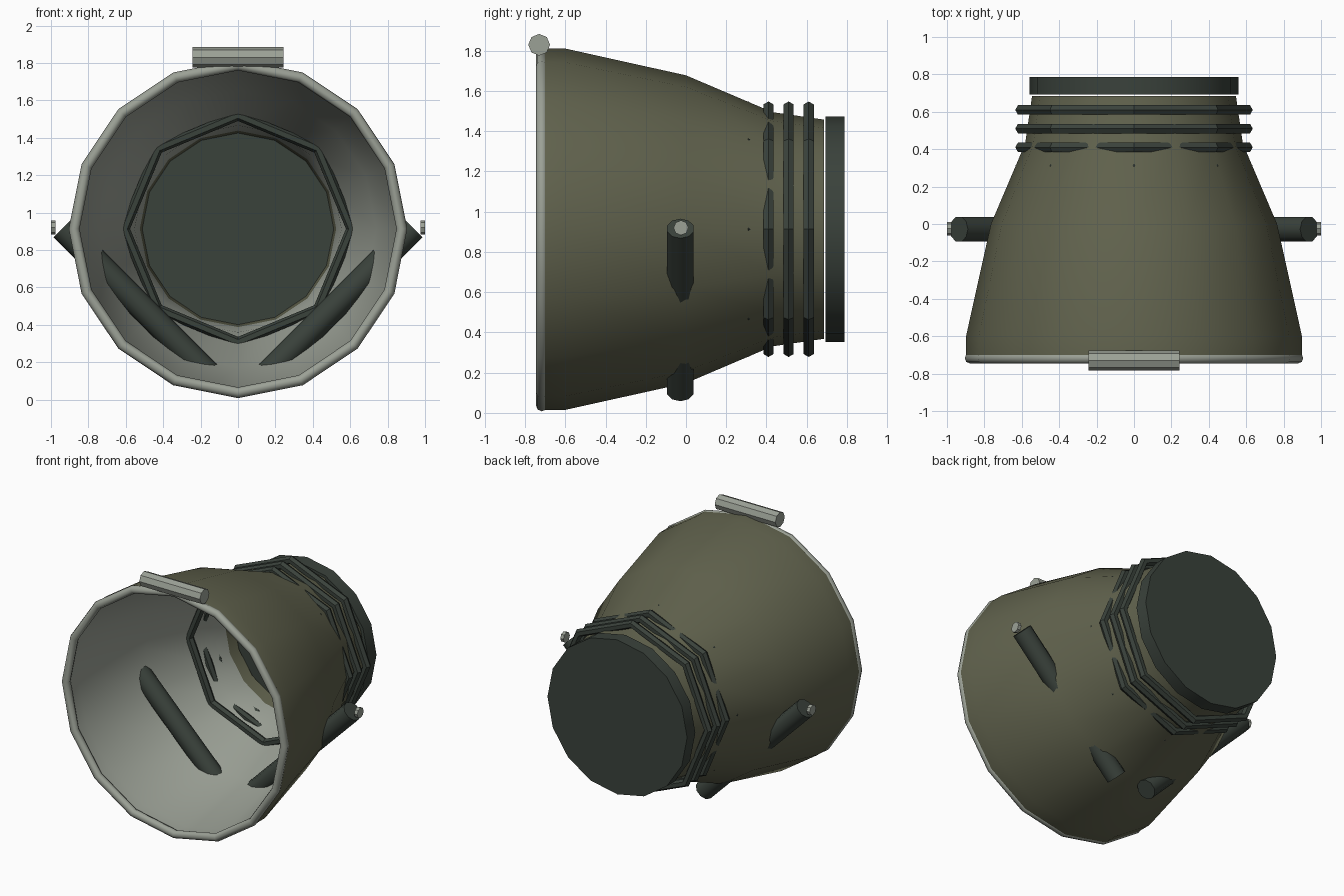
import bpy, bmesh, math
from mathutils import Vector

if "Cube" in bpy.data.objects:
    bpy.data.objects.remove(bpy.data.objects["Cube"])

CZ = 0.913  # height of the main axis


def material(name, rgb):
    m = bpy.data.materials.new(name)
    m.diffuse_color = (*rgb, 1)
    m.use_nodes = True
    m.node_tree.nodes["Principled BSDF"].inputs["Base Color"].default_value = m.diffuse_color
    return m


OLIVE = material("olive", (0.118, 0.122, 0.074))
DARK = material("dark green grey", (0.042, 0.054, 0.044))
GREY = material("light grey", (0.33, 0.355, 0.305))


def finish(name, bm, mats, smooth=None):
    bmesh.ops.recalc_face_normals(bm, faces=bm.faces)
    me = bpy.data.meshes.new(name)
    bm.to_mesh(me)
    bm.free()
    for m in mats:
        me.materials.append(m)
    if smooth:
        me.shade_smooth()
        me.set_sharp_from_angle(angle=math.radians(smooth))
    ob = bpy.data.objects.new(name, me)
    bpy.context.collection.objects.link(ob)
    return ob


def lathe(name, profile, sides, mats, smooth=None, rule=None):
    """Revolve a closed (y, radius) loop around the main axis."""
    bm = bmesh.new()
    loops = []
    for i in range(sides):
        a = 2 * math.pi * i / sides
        loops.append([bm.verts.new((r * math.sin(a), y, CZ + r * math.cos(a))) for y, r in profile])
    n = len(profile)
    for i in range(sides):
        p, q = loops[i], loops[(i + 1) % sides]
        for j in range(n):
            k = (j + 1) % n
            f = bm.faces.new((p[j], p[k], q[k], q[j]))
            f.material_index = rule(j) if rule else 0
    return finish(name, bm, mats, smooth)


def ring(name, y, major, minor, sides, minor_sides, mat, smooth=None):
    loop = [(y + minor * math.sin(2 * math.pi * k / minor_sides),
             major + minor * math.cos(2 * math.pi * k / minor_sides)) for k in range(minor_sides)]
    return lathe(name, loop, sides, [mat], smooth)


def rod(name, a, b, radius, sides, mat, smooth=None):
    """Capped cylinder from a to b."""
    a, b = Vector(a), Vector(b)
    bm = bmesh.new()
    bmesh.ops.create_cone(bm, cap_ends=True, segments=sides, radius1=radius,
                          radius2=radius, depth=(b - a).length)
    ob = finish(name, bm, [mat], smooth)
    ob.rotation_mode = 'QUATERNION'
    ob.rotation_quaternion = (b - a).to_track_quat('Z', 'Y')
    ob.location = (a + b) / 2
    return ob


# Flared shell: olive outside and at the neck lip, light grey lining
outer = [(-0.72, 0.898), (-0.6, 0.898), (0.0, 0.765), (0.43, 0.582), (0.685, 0.545)]
inner = [(0.685, 0.512), (0.6, 0.525), (0.42, 0.553), (0.0, 0.74), (-0.6, 0.868), (-0.72, 0.868)]
lathe("shell", outer + inner, 16, [OLIVE, GREY], 35, lambda j: 1 if 6 <= j <= 9 else 0)

# Front rim
ring("front_rim", -0.717, 0.876, 0.029, 16, 8, GREY, 50)

# Octagonal neck rings; the first is mostly sunk in the shell
for i in range(4):
    ring(f"neck_ring_{i + 1}", 0.31 + 0.1 * i, 0.606, 0.029, 8, 6, DARK)

# Back disc
rod("back_disc", (0, 0.693, CZ), (0, 0.787, CZ), 0.56, 16, DARK, 35)

# Handle bar on top of the rim
rod("top_bar", (-0.243, -0.73, 1.83), (0.243, -0.73, 1.83), 0.054, 8, GREY)

# Slanted side struts through the shell, with end pins
s = math.sqrt(0.5)
d = 0.66
for side, sx in (("right", 1), ("left", -1)):
    ends = [(sx * (d + t) * s, -0.028, CZ + (t - d) * s) for t in (-0.48, 0.665)]
    rod(f"{side}_strut", ends[0], ends[1], 0.069, 10, DARK, 40)
    rod(f"{side}_pin", (sx * 0.975, -0.025, 0.92), (sx * 1.0, -0.025, 0.92), 0.037, 8, GREY)
